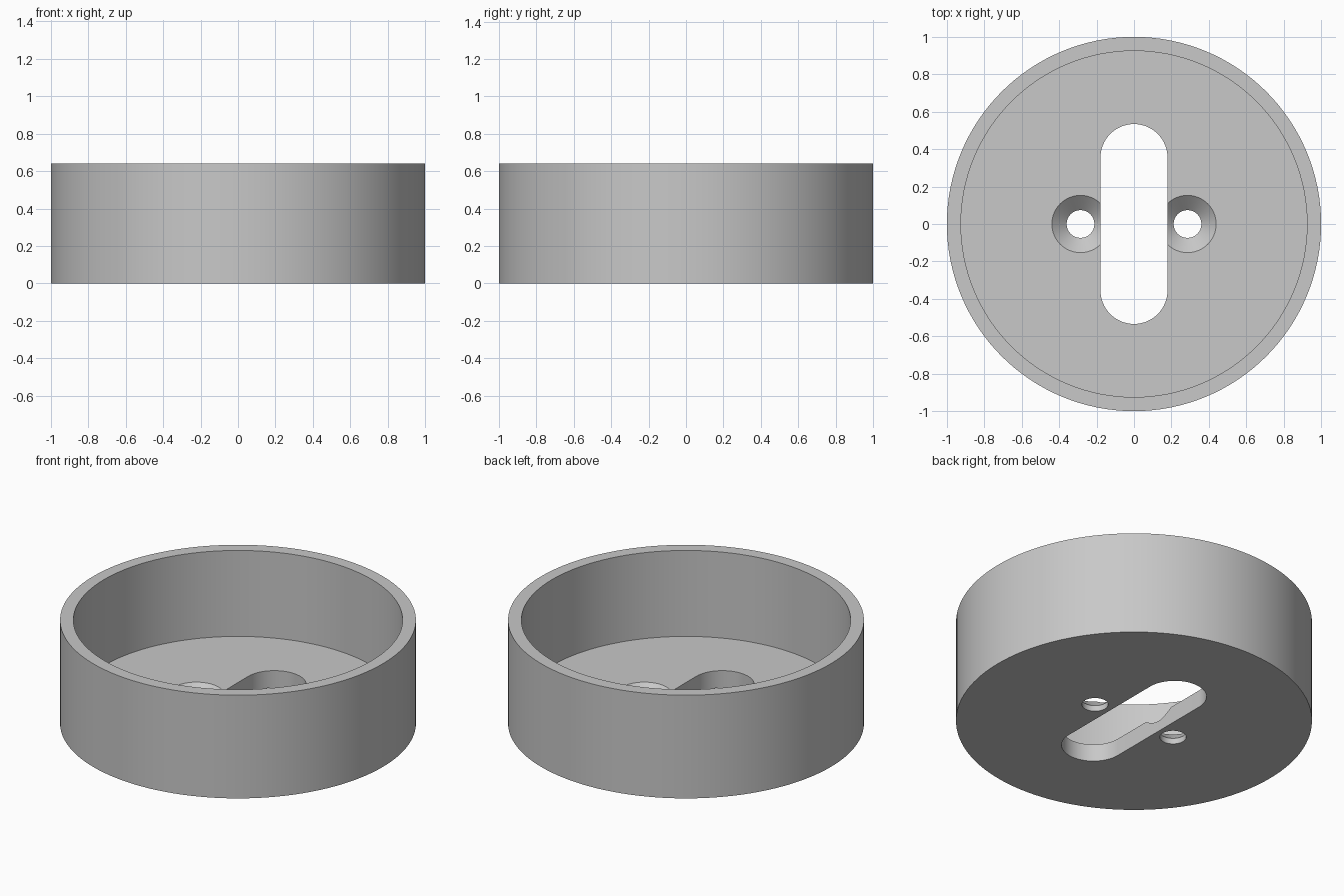
import bpy, bmesh, math

if "Cube" in bpy.data.objects:
    bpy.data.objects.remove(bpy.data.objects["Cube"])

R, H, FLOOR = 1.0, 0.64, 0.107      # outer radius, height, floor thickness
SLOT_R, SLOT_C = 0.179, 0.355       # slot end radius and end centre
SCREW_X = 0.286                     # screw hole offset


def stack(name, rings):
    """Bridge a list of (outline, z) rings and cap both ends."""
    bm = bmesh.new()
    loops = [[bm.verts.new((x, y, z)) for x, y in pts] for pts, z in rings]
    n = len(loops[0])
    for a, b in zip(loops, loops[1:]):
        for i in range(n):
            j = (i + 1) % n
            bm.faces.new((a[i], a[j], b[j], b[i]))
    bm.faces.new(loops[0][::-1])
    bm.faces.new(loops[-1])
    bmesh.ops.recalc_face_normals(bm, faces=bm.faces)
    me = bpy.data.meshes.new(name)
    bm.to_mesh(me)
    bm.free()
    ob = bpy.data.objects.new(name, me)
    bpy.context.collection.objects.link(ob)
    return ob


def circle(r, n, cx=0.0):
    return [(cx + r * math.cos(2 * math.pi * i / n), r * math.sin(2 * math.pi * i / n))
            for i in range(n)]


def slot_outline(n=32):
    pts = []
    for side in (1, -1):
        for i in range(n + 1):
            a = math.pi * i / n
            pts.append((side * SLOT_R * math.cos(a), side * (SLOT_C + SLOT_R * math.sin(a))))
    return pts


# Round cup: outer wall, rim, inner wall, floor
outer, inner = circle(R, 128), circle(0.925, 128)
cup = stack("round_cup", [(outer, 0), (outer, H), (inner, H), (inner, FLOOR)])

# Long slot and two countersunk screw holes
cutters = [stack("slot_cutter", [(slot_outline(), -0.1), (slot_outline(), 0.3)])]
for side, label in ((-1, "left"), (1, "right")):
    x = side * SCREW_X
    rings = [(circle(r, 64, x), z) for r, z in
             ((0.074, -0.1), (0.074, 0.036), (0.153, FLOOR), (0.153, 0.3))]
    cutters.append(stack(label + "_screw_cutter", rings))

bpy.context.view_layer.objects.active = cup
cup.select_set(True)
for c in cutters:
    mod = cup.modifiers.new(c.name, 'BOOLEAN')
    mod.operation, mod.solver, mod.object = 'DIFFERENCE', 'EXACT', c
    bpy.ops.object.modifier_apply(modifier=mod.name)
for c in cutters:
    bpy.data.objects.remove(c)

# Plain grey finish
grey = bpy.data.materials.new("grey")
grey.diffuse_color = (0.58, 0.58, 0.58, 1)
grey.use_nodes = True
grey.node_tree.nodes["Principled BSDF"].inputs["Base Color"].default_value = grey.diffuse_color
cup.data.materials.clear()
cup.data.materials.append(grey)
bpy.ops.object.shade_smooth_by_angle(angle=math.radians(30))
